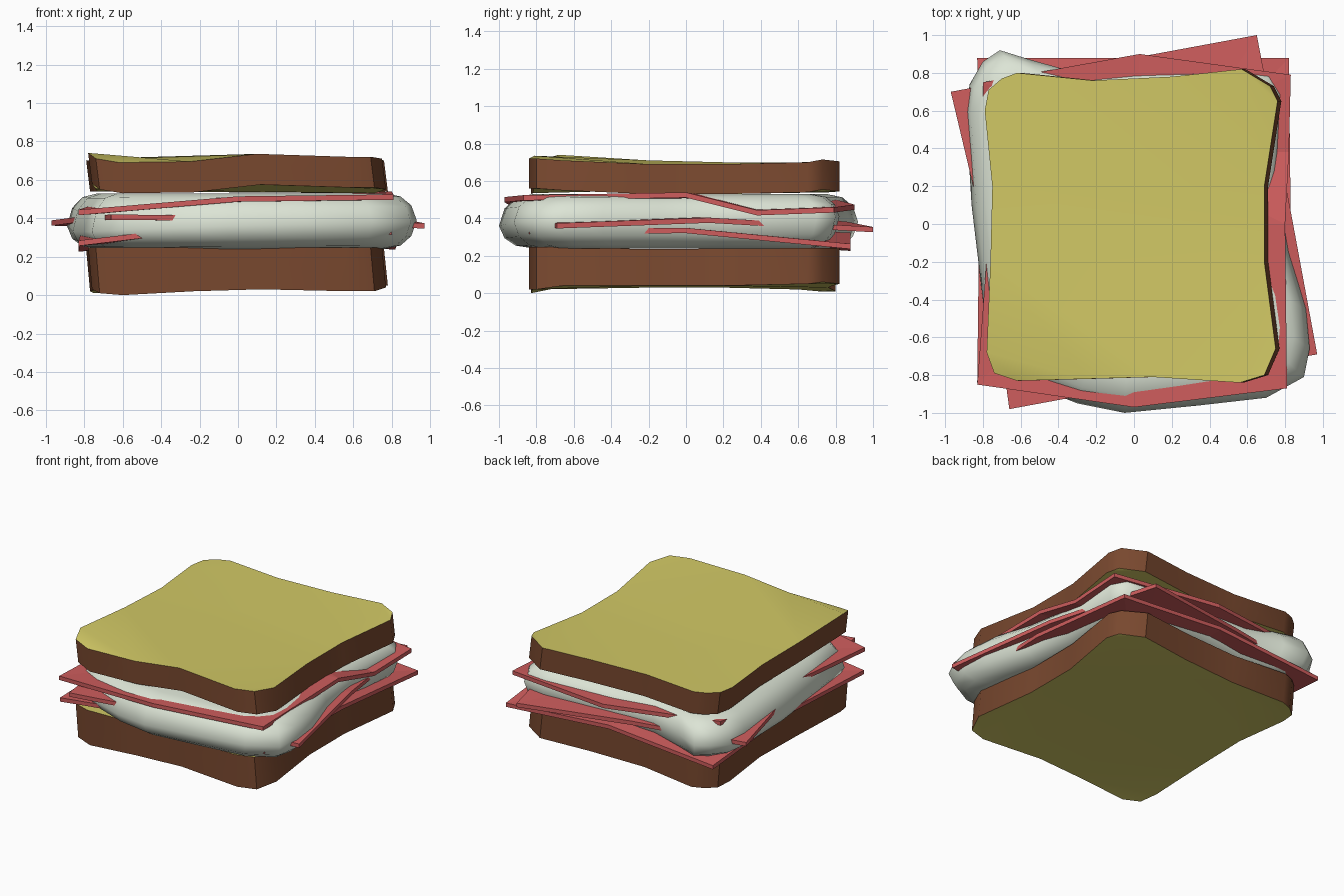
import bpy, bmesh, math

if "Cube" in bpy.data.objects:
    bpy.data.objects.remove(bpy.data.objects["Cube"])


def material(name, rgb):
    m = bpy.data.materials.new(name)
    m.diffuse_color = (*rgb, 1)
    m.use_nodes = True
    m.node_tree.nodes["Principled BSDF"].inputs["Base Color"].default_value = m.diffuse_color
    return m


CRUMB = material("crumb", (0.64, 0.58, 0.13))
CRUST = material("crust", (0.19, 0.065, 0.028))
SAUCE = material("pale_filling", (0.72, 0.78, 0.67))
MEAT = material("meat", (0.62, 0.11, 0.11))


def finish(bm, name, mats, smooth=None):
    bmesh.ops.recalc_face_normals(bm, faces=bm.faces[:])
    me = bpy.data.meshes.new(name)
    bm.to_mesh(me)
    bm.free()
    for m in mats:
        me.materials.append(m)
    ob = bpy.data.objects.new(name, me)
    bpy.context.collection.objects.link(ob)
    if smooth:
        bpy.ops.object.select_all(action='DESELECT')
        ob.select_set(True)
        bpy.context.view_layer.objects.active = ob
        bpy.ops.object.shade_smooth_by_angle(angle=math.radians(smooth))
    return ob


def loft(name, rings, mats, smooth):
    """Bridge closed rings and cap both ends; caps use slot 0, sides the last slot."""
    bm = bmesh.new()
    loops = [[bm.verts.new(p) for p in r] for r in rings]
    n = len(loops[0])
    for a, b in zip(loops, loops[1:]):
        for i in range(n):
            j = (i + 1) % n
            bm.faces.new((a[i], a[j], b[j], b[i])).material_index = len(mats) - 1
    caps = [bm.faces.new(loops[0]), bm.faces.new(loops[-1])]
    bmesh.ops.triangulate(bm, faces=caps)
    return finish(bm, name, mats, smooth)


# Bread slices: one shared wavy outline, warped heights
SLICE = [(-.79, .6), (-.77, .71), (-.70, .77), (-.62, .80), (-.22, .76), (.2, .78),
         (.57, .82), (.72, .73), (.76, .65), (.69, .2), (.69, -.2), (.75, -.66),
         (.69, -.8), (.56, -.84), (.1, -.81), (-.25, -.82), (-.62, -.83),
         (-.74, -.79), (-.78, -.68), (-.76, -.2), (-.75, .2)]
TOP_Z = [.70, .70, .70, .70, .70, .70, .705, .715, .70, .69, .69, .71, .72, .72,
         .735, .695, .69, .71, .74, .71, .70]
BOTTOM_Z = [.02, .01, .01, .01, .03, .04, .05, .06, .05, .04, .04, .04, .02, .02,
            .03, .02, .0, .01, .03, .03, .03]


def bread(name, lower, upper, shift):
    rings = [[(x + dx, y, z) for (x, y), z in zip(SLICE, zs)]
             for zs, dx in ((lower, shift), (upper, 0))]
    loft(name, rings, [CRUMB, CRUST], 35)


bread("bottom_bread", BOTTOM_Z, [.235 + .2 * (z - .02) * (y > 0) + .012 * (y < -.5)
                                 for z, (x, y) in zip(BOTTOM_Z, SLICE)], .02)
bread("top_bread", [z - .16 for z in TOP_Z], TOP_Z, .02)

# Pale filling: soft pillow bulging out between the slices (x, y, rim height)
RIM = [(-.89, .6, .36), (-.87, .74, .36), (-.80, .86, .38), (-.71, .92, .38),
       (-.55, .87, .40), (-.30, .80, .40), (.1, .81, .41), (.58, .82, .41),
       (.73, .80, .41), (.79, .70, .41), (.76, .2, .40), (.82, -.15, .39),
       (.91, -.45, .39), (.93, -.66, .39), (.90, -.81, .38), (.70, -.92, .38),
       (.35, -.96, .37), (-.05, -1.0, .36), (-.30, -.95, .35), (-.60, -.83, .34),
       (-.76, -.72, .33), (-.80, -.4, .33), (-.86, .1, .33)]
PILLOW = [(.66, -1), (.82, -1), (.91, -.88), (.97, -.55), (1, 0),
          (.97, .55), (.91, .88), (.82, 1), (.66, 1)]
rings = []
for s, t in PILLOW:
    rings.append([(x * s, y * s, r + t * (.53 - r if t > 0 else r - .24))
                  for x, y, r in RIM])
loft("pale_filling", rings, [SAUCE], 60)


# Meat sheets: thin bent squares, each from a coarse grid of points
def sheet(name, rows, thick=.028):
    bm = bmesh.new()
    lay = [[[bm.verts.new((x, y, z + d)) for x, y, z in row] for row in rows]
           for d in (-thick / 2, thick / 2)]
    nr, nc = len(rows), len(rows[0])
    for g in lay:
        for i in range(nr - 1):
            for j in range(nc - 1):
                f = (g[i][j], g[i][j + 1], g[i + 1][j + 1], g[i + 1][j])
                bm.faces.new(f)
    edge = ([(0, j) for j in range(nc)] + [(i, nc - 1) for i in range(1, nr)]
            + [(nr - 1, j) for j in range(nc - 2, -1, -1)]
            + [(i, 0) for i in range(nr - 2, 0, -1)])
    for (a, b), (c, d) in zip(edge, edge[1:] + edge[:1]):
        bm.faces.new((lay[0][a][b], lay[0][c][d], lay[1][c][d], lay[1][a][b]))
    bmesh.ops.triangulate(bm, faces=bm.faces[:])
    finish(bm, name, [MEAT])


sheet("lower_meat", [
    [(-.83, -.84, .27), (0, -.85, .37), (.80, -.84, .33)],
    [(-.82, 0, .30), (0, 0, .34), (.83, 0, .335)],
    [(-.83, .88, .24), (0, .88, .31), (.82, .88, .25)]])
sheet("middle_meat", [
    [(-.66, -.98, .405), (.15, -.83, .40), (.97, -.69, .36)],
    [(-.78, -.10, .40), (0, 0, .40), (.82, .12, .39)],
    [(-.97, .70, .375), (-.16, .85, .37), (.65, 1.0, .34)]])
sheet("upper_meat", [
    [(-.83, -.85, .43), (0, -.97, .50), (.81, -.87, .51)],
    [(-.77, -.05, .45), (0, 0, .49), (.80, 0, .525)],
    [(-.80, .40, .45), (0, .40, .46), (.82, .38, .43)],
    [(-.80, .75, .50), (.03, .90, .46), (.83, .79, .445)]])
